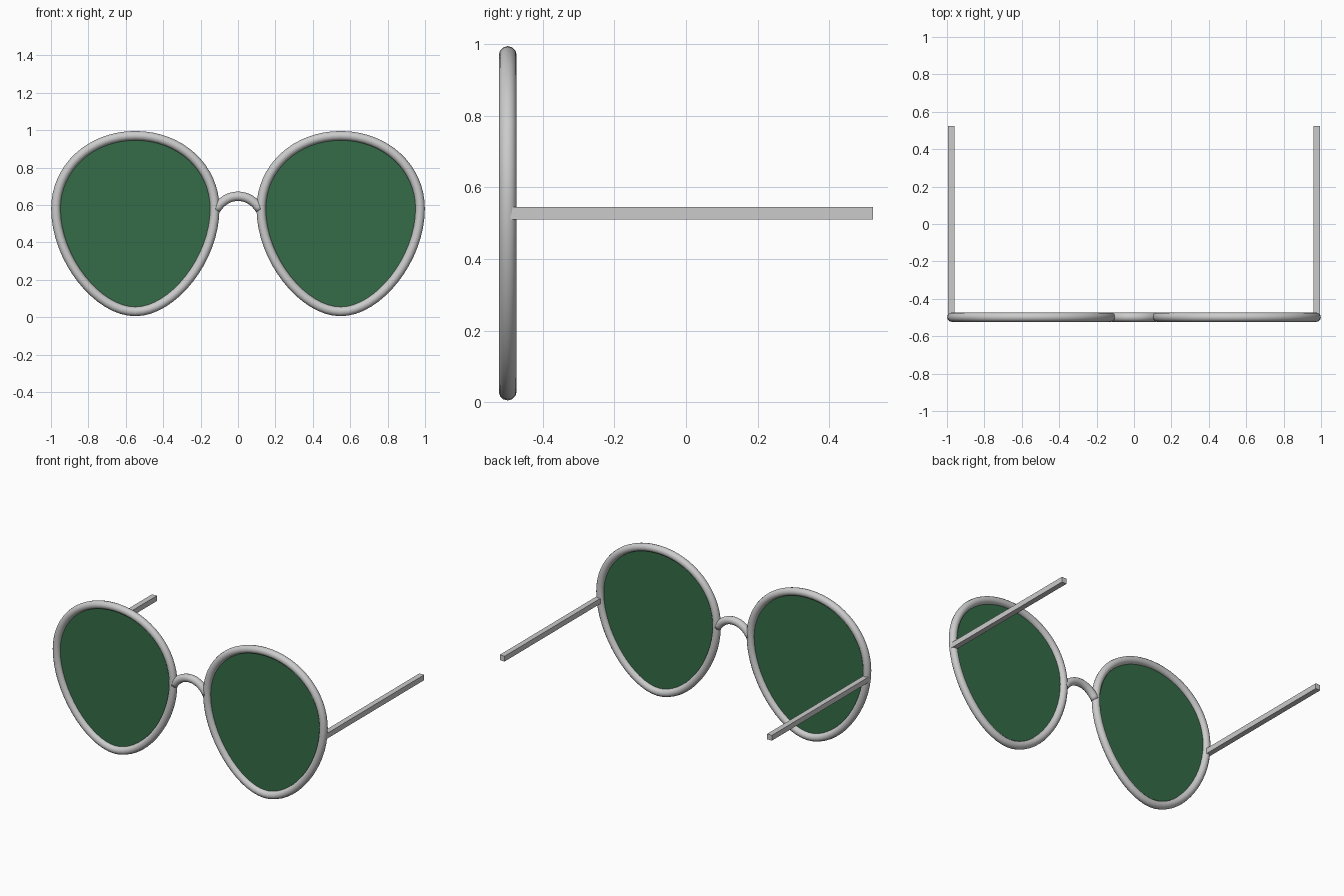
import bpy, bmesh
from mathutils import Vector
from mathutils.geometry import interpolate_bezier

if "Cube" in bpy.data.objects:
    bpy.data.objects.remove(bpy.data.objects["Cube"])

Y = -0.498
R = 0.025

green = bpy.data.materials.new("green_glass")
green.diffuse_color = (0.035, 0.15, 0.065, 1)
green.use_nodes = True
green.node_tree.nodes["Principled BSDF"].inputs["Base Color"].default_value = green.diffuse_color


def mesh_object(name, bm, smooth=True):
    bmesh.ops.recalc_face_normals(bm, faces=bm.faces[:])
    me = bpy.data.meshes.new(name)
    bm.to_mesh(me)
    bm.free()
    ob = bpy.data.objects.new(name, me)
    bpy.context.collection.objects.link(ob)
    for p in me.polygons:
        p.use_smooth = smooth
    return ob


def tube(name, path, closed, sides=12):
    """Sweep a round section along a path lying in the XZ plane."""
    from math import cos, sin, tau
    bm = bmesh.new()
    n = len(path)
    rings = []
    for i, p in enumerate(path):
        a = path[(i - 1) % n] if closed else path[max(i - 1, 0)]
        b = path[(i + 1) % n] if closed else path[min(i + 1, n - 1)]
        t = (b - a).normalized()
        out = Vector((t.z, 0, -t.x))
        rings.append([bm.verts.new(p + out * R * cos(k * tau / sides)
                                   + Vector((0, R * sin(k * tau / sides), 0)))
                      for k in range(sides)])
    for i in range(n if closed else n - 1):
        r0, r1 = rings[i], rings[(i + 1) % n]
        for k in range(sides):
            m = (k + 1) % sides
            bm.faces.new((r0[k], r0[m], r1[m], r1[k]))
    if not closed:
        bm.faces.new(rings[0])
        bm.faces.new(rings[-1])
    return mesh_object(name, bm)


def bezier(points, res):
    return interpolate_bezier(*[Vector((x, Y, z)) for x, z in points], res)


def lens_outline(cx):
    """Egg shape: round upper half, narrower lower half."""
    half = (bezier([(0, .97), (.24, .97), (.425, .80), (.425, .58)], 17)[:-1]
            + bezier([(.425, .58), (.425, .31), (.20, .03), (0, .03)], 17))
    other = [Vector((-p.x, p.y, p.z)) for p in half[-2:0:-1]]
    return [p + Vector((cx, 0, 0)) for p in half + other]


for side, s in (("left", -1), ("right", 1)):
    outline = lens_outline(s * 0.549)
    # rim
    tube(side + "_rim", outline, True)
    # tinted lens
    bm = bmesh.new()
    bm.faces.new([bm.verts.new(p) for p in outline])
    lens = mesh_object(side + "_lens", bm, False)
    lens.data.materials.append(green)
    # temple arm
    bm = bmesh.new()
    bmesh.ops.create_cube(bm, size=1)
    for v in bm.verts:
        v.co = Vector((s * 0.976 + v.co.x * 0.035, 0.0165 + v.co.y * 1.013,
                       0.528 + v.co.z * 0.035))
    mesh_object(side + "_temple", bm, False)

# nose bridge
tube("nose_bridge", bezier([(-.118, .575), (-.06, .67), (.06, .67), (.118, .575)], 17), False)
